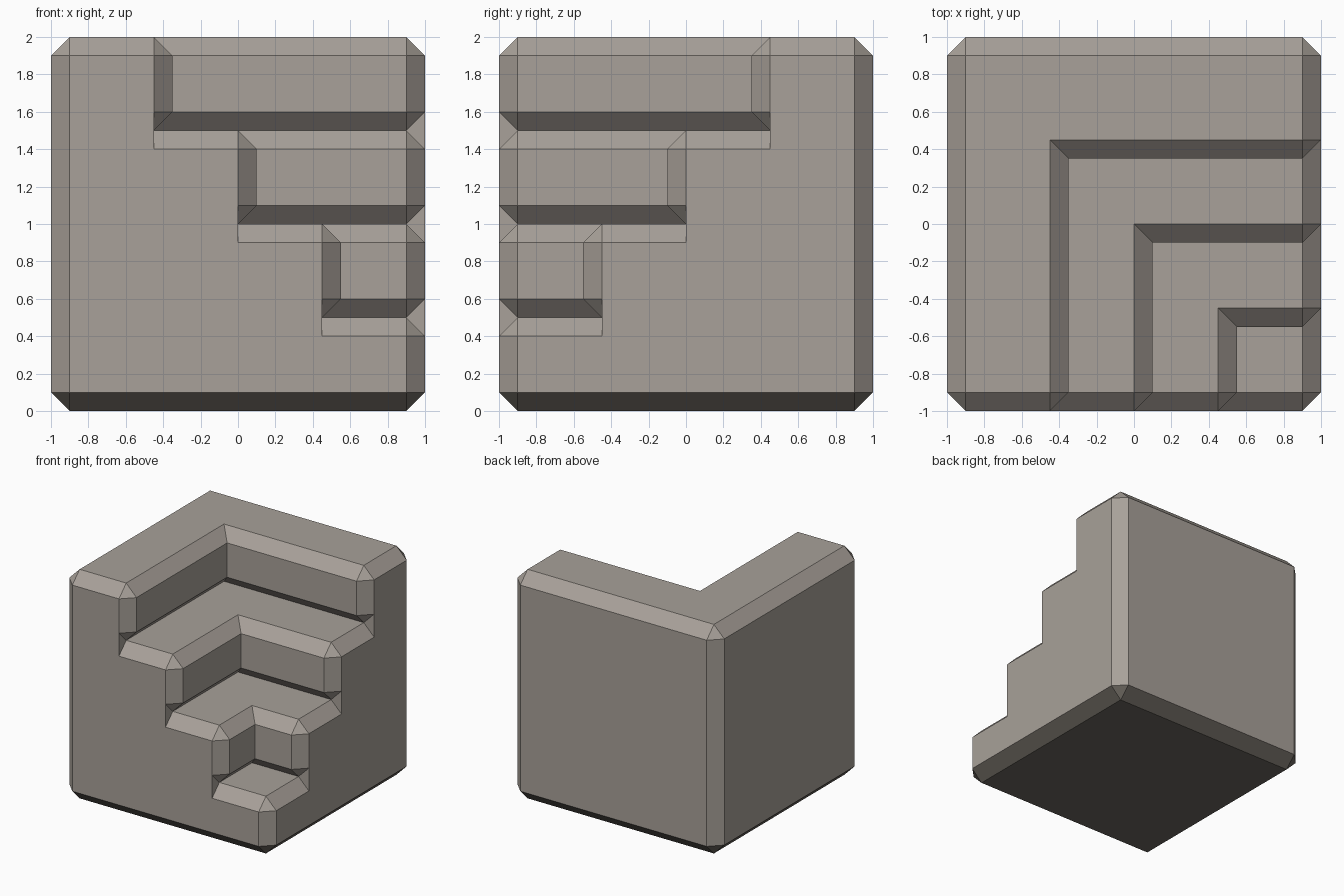
import bpy
import bmesh
from mathutils import Vector

if "Cube" in bpy.data.objects:
    bpy.data.objects.remove(bpy.data.objects["Cube"])

B = 0.1                      # chamfer width
CUTS = [0.45, 0.0, -0.45]    # stair corner of each level above the base


def material(name, colour):
    mat = bpy.data.materials.new(name)
    mat.diffuse_color = (*colour, 1)
    mat.use_nodes = True
    mat.node_tree.nodes["Principled BSDF"].inputs["Base Color"].default_value = mat.diffuse_color
    return mat


stone = material("warm grey stone", (0.392, 0.356, 0.319))
underside = material("dark grey underside", (0.15, 0.135, 0.116))


def corners(cut):
    """Square plan, or L plan with the front right corner removed."""
    if cut is None:
        pts = [(-1, -1), (1, -1), (1, 1), (-1, 1)]
    else:
        pts = [(-1, -1), (cut, -1), (cut, -cut), (1, -cut), (1, 1), (-1, 1)]
    return [Vector(p) for p in pts]


def outline(pts, inset=False, sharp=()):
    """Chamfered plan outline, or the same outline moved inward."""
    ring = []
    for i, p in enumerate(pts):
        to_prev = (pts[i - 1] - p).normalized() * B
        to_next = (pts[(i + 1) % len(pts)] - p).normalized() * B
        convex = to_next.cross(to_prev) > 0
        if i in sharp or (not convex and not inset):
            ring.append(p)
        elif not convex:
            ring.append(p - to_prev - to_next)
        elif inset:
            ring += [p + to_prev + to_next] * 2
        else:
            ring += [p + to_prev, p + to_next]
    return ring


def loft(name, levels):
    """Closed solid through (z, outline) rings."""
    bm = bmesh.new()
    seen = {}

    def vert(p, z):
        key = (round(p.x, 4), round(p.y, 4), round(z, 4))
        if key not in seen:
            seen[key] = bm.verts.new(key)
        return seen[key]

    rings = [[vert(p, z) for p in ring] for z, ring in levels]
    for low, high in zip(rings, rings[1:]):
        for i in range(len(low)):
            j = (i + 1) % len(low)
            face = list(dict.fromkeys([low[i], low[j], high[j], high[i]]))
            if len(face) > 2:
                bm.faces.new(face)
    bm.faces.new(list(dict.fromkeys(reversed(rings[0]))))
    bm.faces.new(list(dict.fromkeys(rings[-1])))
    bmesh.ops.recalc_face_normals(bm, faces=bm.faces)
    mesh = bpy.data.meshes.new(name)
    bm.to_mesh(mesh)
    bm.free()
    mesh.materials.append(stone)
    obj = bpy.data.objects.new(name, mesh)
    bpy.context.collection.objects.link(obj)
    return obj


def slab(name, z, cut):
    """Step slab, chamfered on all outer edges."""
    pts = corners(cut)
    full, small = outline(pts), outline(pts, inset=True)
    return loft(name, [(z, small), (z + B, full), (z + 0.5 - B, full), (z + 0.5, small)])


# Base slab, then each step slab and the core that fills the groove beneath it
block = slab("stepped_corner_block", 0, None)
parts = []
for k, cut in enumerate(CUTS):
    z = 0.5 * (k + 1)
    parts.append(slab("step_slab", z, cut + B))
    plan = outline(corners(cut), sharp=(1, 3))
    parts.append(loft("step_core", [(z - 0.2, plan), (z + 0.2, plan)]))

# Fuse everything into one solid
bpy.context.view_layer.objects.active = block
for part in parts:
    mod = block.modifiers.new("fuse", 'BOOLEAN')
    mod.operation = 'UNION'
    mod.solver = 'EXACT'
    mod.object = part
    bpy.ops.object.modifier_apply(modifier=mod.name)
    bpy.data.objects.remove(part)

# Darker bottom face and bottom chamfers
block.data.materials.clear()
block.data.materials.append(stone)
block.data.materials.append(underside)
for face in block.data.polygons:
    face.material_index = 1 if face.center.z < B else 0
